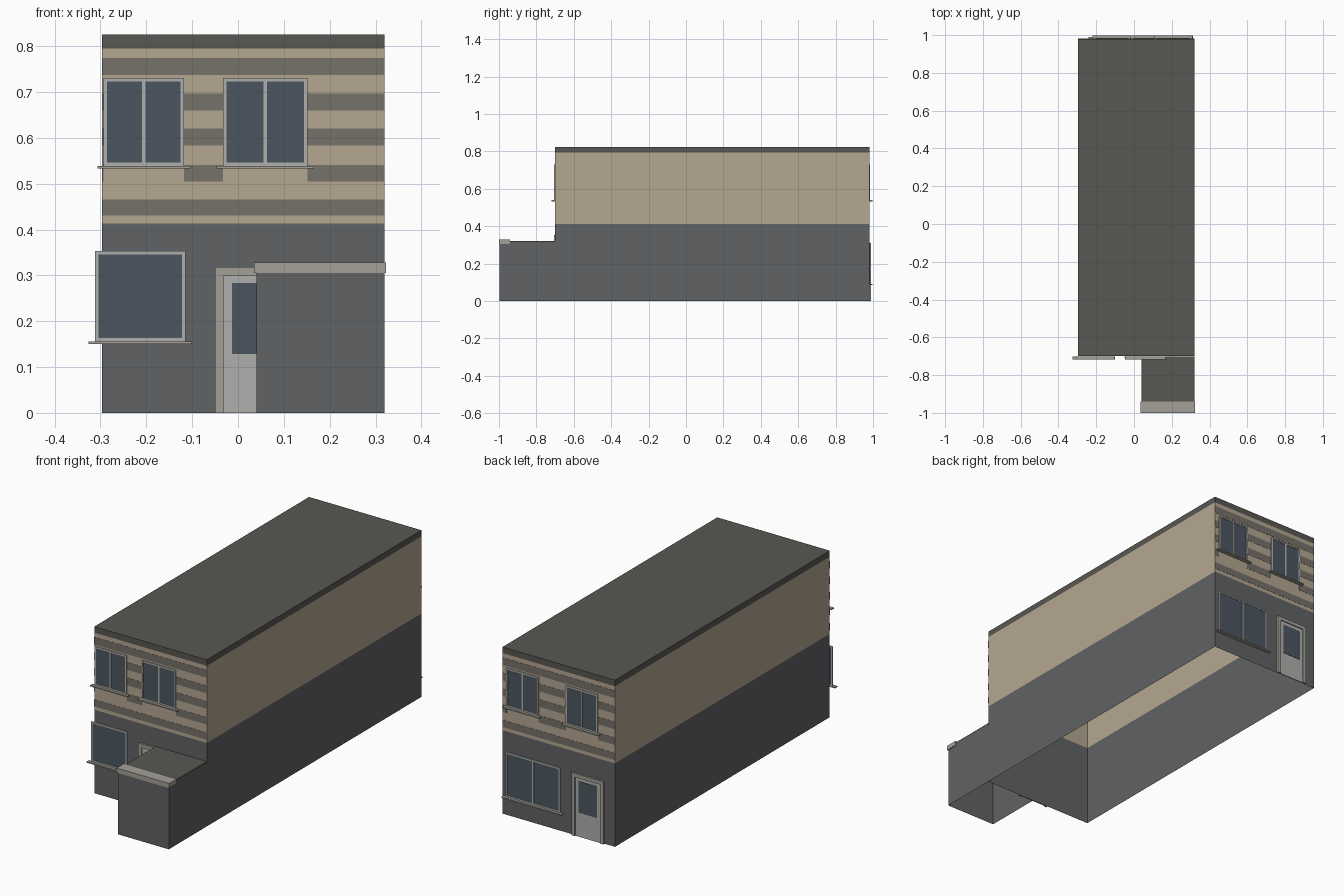
import bpy

if "Cube" in bpy.data.objects:
    bpy.data.objects.remove(bpy.data.objects["Cube"])


def material(name, rgb):
    m = bpy.data.materials.new(name)
    m.diffuse_color = (*rgb, 1)
    m.use_nodes = True
    m.node_tree.nodes["Principled BSDF"].inputs["Base Color"].default_value = m.diffuse_color
    return m


GREY = material("dark_render", (0.12, 0.122, 0.128))
TAN = material("tan_brick", (0.46, 0.38, 0.28))
BAND = material("band_brick", (0.18, 0.168, 0.145))
ROOF = material("roofing", (0.097, 0.095, 0.085))
FRAME = material("pale_frame", (0.43, 0.43, 0.42))
STONE = material("stone", (0.36, 0.35, 0.31))
GLASS = material("glass", (0.07, 0.093, 0.117))

X0, X1, YF, YB = -0.297, 0.319, -0.70, 0.98
GAP = 0.0006  # keeps facade parts just off the wall plane


def mesh_object(name, verts, faces, mat):
    me = bpy.data.meshes.new(name)
    me.from_pydata(verts, [], faces)
    me.materials.append(mat)
    ob = bpy.data.objects.new(name, me)
    bpy.context.collection.objects.link(ob)
    return ob


SIDES = [(0, 1, 5, 4), (1, 2, 6, 5), (2, 3, 7, 6), (3, 0, 4, 7)]  # front, right, back, left
CAPS = [(3, 2, 1, 0), (4, 5, 6, 7)]


def boxes(name, specs, mat, faces=SIDES + CAPS):
    """One object made of boxes given as (xa, xb, ya, yb, za, zb)."""
    verts, polys = [], []
    for xa, xb, ya, yb, za, zb in specs:
        ya, yb = sorted((ya, yb))
        n = len(verts)
        verts += [(x, y, z) for z in (za, zb)
                  for x, y in ((xa, ya), (xb, ya), (xb, yb), (xa, yb))]
        polys += [tuple(i + n for i in f) for f in faces]
    return mesh_object(name, verts, polys, mat)


def facade(name, side, rects, depth, mat, start=GAP):
    """Thin boxes on the front (-1) or back (+1) wall; rects are (xa, xb, za, zb)."""
    y = YF if side < 0 else YB
    return boxes(name, [(xa, xb, y + side * start, y + side * depth, za, zb)
                        for xa, xb, za, zb in rects], mat)


def window(name, side, xa, xb, za, zb, panes):
    t = 0.0075
    bars = [(xa, xa + t, za, zb), (xb - t, xb, za, zb),
            (xa + t, xb - t, za, za + t), (xa + t, xb - t, zb - t, zb)]
    for i in range(1, panes):
        c = xa + (xb - xa) * i / panes
        bars.append((c - t / 2, c + t / 2, za + t, zb - t))
    facade(name + "_frame", side, bars, 0.005, FRAME)
    facade(name + "_glass", side, [(xa + t, xb - t, za + t, zb - t)], 0.003, GLASS)
    facade(name + "_sill", side, [(xa - 0.014, xb + 0.014, za - 0.006, za)], 0.018, STONE)


def door(name, side, xa, xb, top):
    t = 0.018
    facade(name + "_surround", side,
           [(xa, xa + t, 0, top), (xb - t, xb, 0, top), (xa + t, xb - t, top - t, top)], 0.010, STONE)
    facade(name + "_leaf", side, [(xa + t, xb - t, 0, top - t)], 0.005, FRAME)
    facade(name + "_glass", side,
           [(xa + 0.037, xb - 0.037, top - 0.19, top - 0.035)], 0.007, GLASS, 0.0051)


# Main block: open-bottomed walls and flat roof
boxes("lower_walls", [(X0, X1, YF, YB, 0, 0.413)], GREY, SIDES)
boxes("upper_walls", [(X0, X1, YF, YB, 0.413, 0.795)], TAN, SIDES)
boxes("roof", [(X0, X1, YF, YB, 0.795, 0.825)], ROOF)

# Front extension with roof and coping
boxes("extension_walls", [(0.04, X1, -0.997, YF, 0, 0.312)], GREY, [SIDES[0], SIDES[1], SIDES[3]])
boxes("extension_roof", [(0.04, X1, -0.997, YF - GAP, 0.312, 0.322)], ROOF)
boxes("extension_coping", [(0.035, 0.323, -1.0, -0.94, 0.305, 0.328)], STONE)

# Facades: windows, doors and brick bands
for label, side, upper in (("front", -1, [(-0.293, -0.118), (-0.033, 0.152)]),
                           ("back", 1, [(-0.205, -0.03), (0.12, 0.295)])):
    for i, (xa, xb) in enumerate(upper):
        window(f"{label}_upper_window_{i + 1}", side, xa, xb, 0.539, 0.73, 2)
    edges = [X0, *upper[0], *upper[1], X1]
    rects = [(X0, X1, 0.43, 0.465), (X0, X1, 0.737, 0.774)]
    for za, zb in ((0.505, 0.541), (0.583, 0.62), (0.66, 0.697)):
        rects += [(edges[k], edges[k + 1], za, zb) for k in (0, 2, 4)]
    facade(label + "_brick_bands", side, rects, 0.0015, BAND)

window("front_lower_window", -1, -0.312, -0.115, 0.156, 0.353, 1)
window("back_lower_window", 1, 0.0, 0.298, 0.092, 0.312, 2)
door("front_door", -1, -0.05, 0.125, 0.318)
door("back_door", 1, -0.24, -0.065, 0.31)
